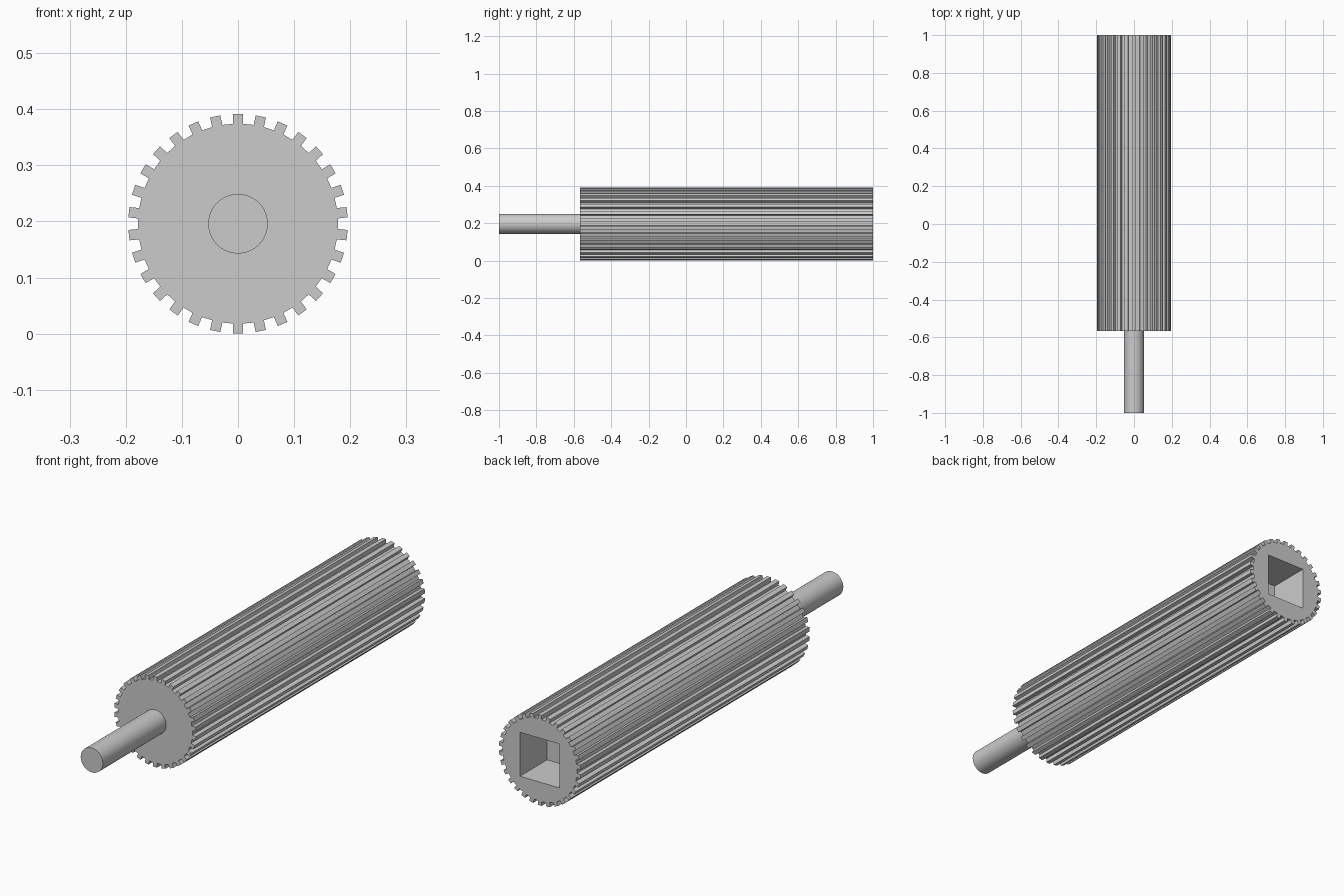
import bpy, bmesh, math
from mathutils import Matrix

cube = bpy.data.objects.get("Cube")
if cube:
    bpy.data.objects.remove(cube, do_unlink=True)

TEETH = 30
TIP, ROOT, HALF = 0.1955, 0.178, 0.0093   # tip and root radius, half tooth width
AXIS = 0.196                              # height of the shaft axis
GEAR_FRONT, BACK, FRONT = -0.567, 1.0, -1.0
SOCKET, DEPTH = 0.19, 0.186

grey = bpy.data.materials.new("plain grey")
grey.use_nodes = True
grey.diffuse_color = (0.6, 0.6, 0.6, 1)
grey.node_tree.nodes["Principled BSDF"].inputs["Base Color"].default_value = (0.6, 0.6, 0.6, 1)


def add_object(name, bm):
    bmesh.ops.recalc_face_normals(bm, faces=bm.faces)
    mesh = bpy.data.meshes.new(name)
    bm.to_mesh(mesh)
    bm.free()
    mesh.materials.append(grey)
    obj = bpy.data.objects.new(name, mesh)
    bpy.context.collection.objects.link(obj)
    return obj


def activate(obj):
    bpy.ops.object.select_all(action='DESELECT')
    obj.select_set(True)
    bpy.context.view_layer.objects.active = obj


# Long toothed roller: parallel-sided teeth around a disc, pulled along y
bm = bmesh.new()
ring = []
for i in range(TEETH):
    turn = Matrix.Rotation(i * math.tau / TEETH, 3, 'Y')
    for x, r in ((-HALF, ROOT), (-HALF, TIP), (HALF, TIP), (HALF, ROOT)):
        p = turn @ Matrix.Identity(3).col[2] * r + turn @ Matrix.Identity(3).col[0] * x
        ring.append(bm.verts.new((p.x, GEAR_FRONT, p.z + AXIS)))
profile = bm.faces.new(ring)
copy = bmesh.ops.extrude_face_region(bm, geom=[profile], use_keep_orig=True)["geom"]
moved = [v for v in copy if isinstance(v, bmesh.types.BMVert)]
bmesh.ops.translate(bm, verts=moved, vec=(0, BACK - GEAR_FRONT, 0))
roller = add_object("toothed_roller", bm)

# Square blind socket in the back end
bm = bmesh.new()
bmesh.ops.create_cube(bm, size=1)
bmesh.ops.scale(bm, verts=bm.verts, vec=(SOCKET, DEPTH * 2, SOCKET))
bmesh.ops.translate(bm, verts=bm.verts, vec=(0, BACK, AXIS))
cutter = add_object("socket_cutter", bm)
cutter.hide_render = True
cut = roller.modifiers.new("socket", 'BOOLEAN')
cut.operation, cut.solver, cut.object = 'DIFFERENCE', 'EXACT', cutter
activate(roller)
bpy.ops.object.modifier_apply(modifier=cut.name)
bpy.data.objects.remove(cutter, do_unlink=True)

# Round shaft out of the front end
bm = bmesh.new()
bmesh.ops.create_cone(bm, cap_ends=True, segments=64, radius1=0.053, radius2=0.053,
                      depth=GEAR_FRONT - FRONT + 0.02)
bmesh.ops.rotate(bm, verts=bm.verts, cent=(0, 0, 0), matrix=Matrix.Rotation(math.pi / 2, 3, 'X'))
bmesh.ops.translate(bm, verts=bm.verts, vec=(0, (GEAR_FRONT + FRONT + 0.02) / 2, AXIS))
shaft = add_object("shaft", bm)
activate(shaft)
bpy.ops.object.shade_smooth_by_angle(angle=math.radians(30))
